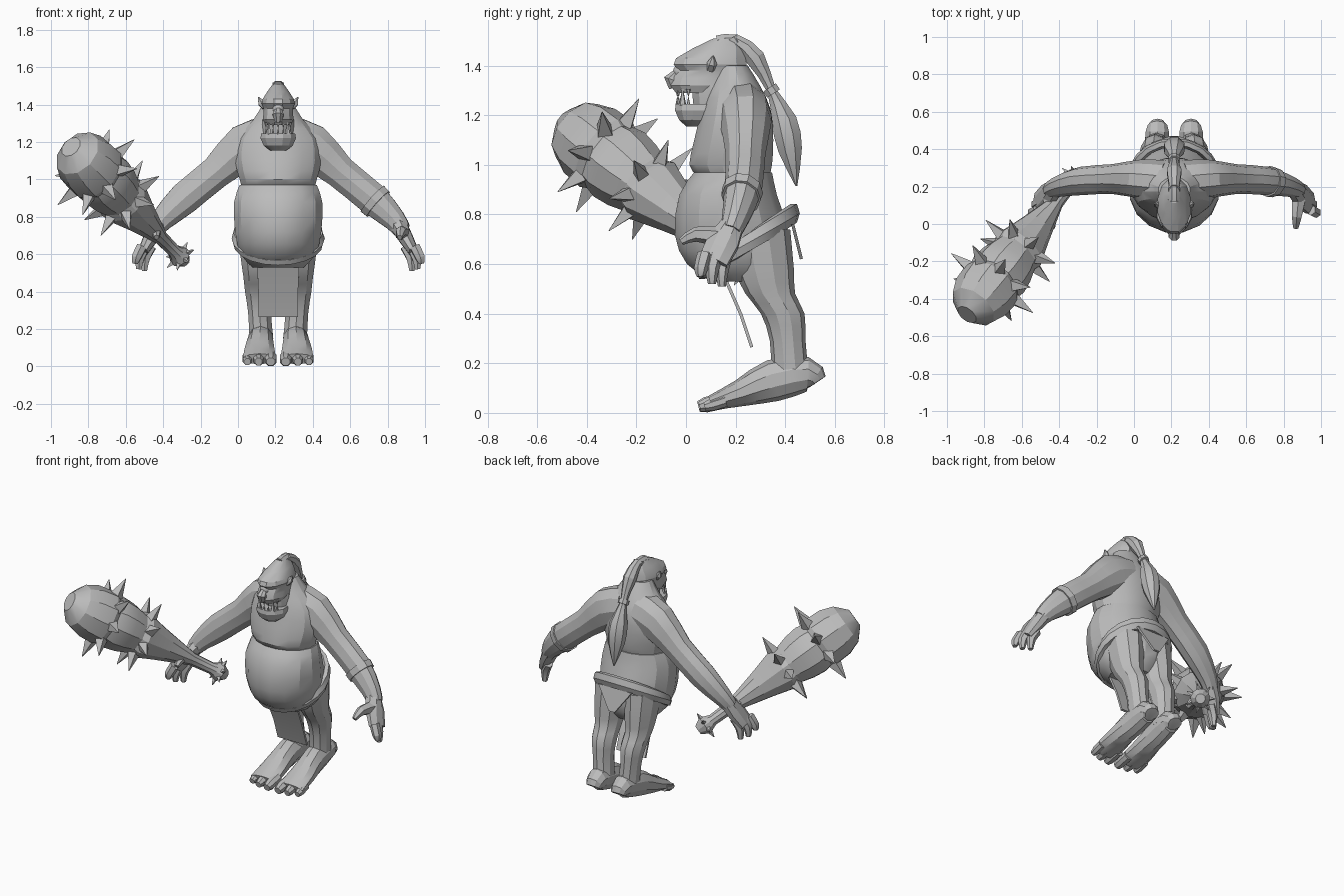
import bpy, bmesh, math
from mathutils import Vector

cube = bpy.data.objects.get("Cube")
if cube:
    bpy.data.objects.remove(cube)

CENTRE = 0.215  # x of the body's middle
SIDEWAYS, UP = Vector((1, 0, 0)), Vector((0, 0, 1))

grey = bpy.data.materials.new("clay grey")
grey.use_nodes = True
grey.diffuse_color = (0.5, 0.5, 0.5, 1)
grey.node_tree.nodes["Principled BSDF"].inputs["Base Color"].default_value = grey.diffuse_color


def rounded(path, steps):
    """Pass a smooth curve through the control points, radii included."""
    points = [Vector(point) for point in path]
    points = [points[0], *points, points[-1]]
    result = []
    for before, start, end, after in zip(points, points[1:], points[2:], points[3:]):
        for step in range(steps):
            t = step / steps
            arriving, leaving = (end - before) / 2, (after - start) / 2
            ease = t * t * (3 - 2 * t)
            result.append(start.lerp(end, ease) + arriving * t * (1 - t) ** 2
                          - leaving * t * t * (1 - t))
    return result + [points[-1]]


def skin(mesh, path, sides, reference, level, turn, loop):
    """Skin rings along points of x, y, z, half width and optional half depth."""
    rings = []
    last = len(path) - 1
    for index, point in enumerate(path):
        before = path[index - 1 if index or loop else index]
        after = path[0 if loop and index == last else min(index + 1, last)]
        tangent = (Vector(after[:3]) - Vector(before[:3])).normalized()
        if level:
            tangent = UP
        across = UP if abs(tangent.dot(reference)) > 0.95 else reference
        across = (across - tangent * tangent.dot(across)).normalized()
        beyond = tangent.cross(across)
        ring = []
        for corner in range(sides):
            angle = math.tau * (corner + turn) / sides
            offset = across * point[3] * math.cos(angle) + beyond * point[-1] * math.sin(angle)
            ring.append(mesh.verts.new(Vector(point[:3]) + offset))
        rings.append(ring)
    if loop:
        rings.append(rings[0])
    else:
        mesh.faces.new(rings[0])
        mesh.faces.new(rings[-1])
    for lower, upper in zip(rings, rings[1:]):
        for corner in range(sides):
            mesh.faces.new((lower[corner - 1], lower[corner], upper[corner], upper[corner - 1]))


def part(name, strands, sides=8, steps=1, reference=SIDEWAYS, level=False, turn=0.5,
         loop=False, crease=22):
    """Make one object out of one or more skinned strands."""
    builder = bmesh.new()
    for strand in strands:
        path = rounded(strand, steps) if steps > 1 else strand
        skin(builder, path, sides, reference, level, turn, loop)
    bmesh.ops.recalc_face_normals(builder, faces=builder.faces)
    mesh = bpy.data.meshes.new(name)
    builder.to_mesh(mesh)
    builder.free()
    mesh.materials.append(grey)
    thing = bpy.data.objects.new(name, mesh)
    bpy.context.collection.objects.link(thing)
    bpy.ops.object.select_all(action='DESELECT')
    thing.select_set(True)
    bpy.context.view_layer.objects.active = thing
    bpy.ops.object.shade_smooth_by_angle(angle=math.radians(crease))


def stack(*rows):
    """Level rings on the centre line from height, front, back and half width."""
    return [(CENTRE, (front + back) / 2, height, width, (back - front) / 2)
            for height, front, back, width in rows]


def central(*rows):
    """A path on the centre line from y, z and radii."""
    return [(CENTRE, *row) for row in rows]


# Torso: pot belly, chest ledge and humped shoulders
belly = stack((.53, .1, .36, .14), (.6, 0, .41, .205), (.72, -.05, .42, .235),
              (.88, -.03, .37, .24), (.97, .03, .35, .21))
chest = stack((.96, .04, .34, .2), (1, .01, .35, .21), (1.1, .03, .355, .235),
              (1.22, .06, .345, .22), (1.32, .09, .3, .135), (1.4, .12, .25, .085))
part("belly", [belly], sides=16, steps=2, level=True)
part("chest", [chest], sides=16, steps=2, level=True)

# Belt: rolled band tilted down at the front, broader at the back
turns = [math.tau * step / 20 for step in range(20)]
part("belt", [[(CENTRE + .225 * math.sin(a), .25 - .185 * math.cos(a), .685 - .12 * math.cos(a),
                .036 - .008 * math.cos(a), .024) for a in turns]], sides=6, reference=UP, loop=True)

# Loincloth: thin hanging plates
part("front_flap", [central((.15, .56, .16, .009), (.22, .4, .15, .009), (.265, .265, .15, .009))], sides=4)
part("back_flap", [central((.43, .76, .17, .009), (.465, .62, .03, .009))], sides=4)

for side, sign in (("left", 1), ("right", -1)):
    def beside(*rows):
        return [(CENTRE + sign * row[0], *row[1:]) for row in rows]

    # Leg: slim shin, full calf, knee and heavy thigh
    part(side + "_leg", [beside((.09, .42, .15, .067, .075), (.1, .41, .29, .064, .072),
                                (.105, .39, .4, .076, .088), (.11, .34, .48, .08, .1),
                                (.11, .315, .58, .095, .12), (.105, .29, .74, .115, .13))],
         sides=10, steps=2, level=True)

    # Foot: raised heel, sole sloping down to the toes
    part(side + "_foot", [beside((.09, .53, .125, .045, .04), (.09, .49, .155, .066, .07),
                                 (.095, .35, .13, .07, .085), (.1, .22, .08, .084, .055),
                                 (.1, .1, .04, .092, .03))], sides=10, steps=2)
    part(side + "_toes", [beside((x, .16, .05, r), (x, y + .03, .033, r), (x, y, .025, r * .7))
                          for x, y, r in ((.04, .05, .034), (.105, .055, .03), (.165, .075, .027))])

    # Arm, shoulder to wrist
    part(side + "_arm", [beside((.05, .23, 1.21, .13, .11), (.18, .24, 1.17, .13, .105),
                                (.33, .24, 1.04, .092, .08), (.5, .23, .9, .09, .076),
                                (.62, .2, .785, .064, .056), (.66, .18, .73, .05, .045))],
         sides=10, steps=2, reference=Vector((sign, 0, 1)))

    # Hand: flat palm, three fingers and a forward thumb
    part(side + "_palm", [beside((.64, .19, .76, .05, .048), (.68, .15, .69, .042, .07),
                                 (.725, .11, .61, .028, .064))], reference=Vector((sign, 0, .6)))
    fingers = [beside((x, y + .015, .64, .03), (x + .03, y, .58, .028), (x + .035, y, tip, .016))
               for x, y, tip in ((.73, .06, .55), (.71, .105, .52), (.68, .145, .51))]
    thumb = beside((.665, .13, .71, .042), (.655, .04, .72, .03), (.65, -.02, .69, .015))
    part(side + "_fingers", fingers + [thumb], sides=6, steps=2)

# Forearm cuff
part("forearm_cuff", [[(CENTRE + .505, .228, .895, .097, .084), (CENTRE + .535, .222, .868, .094, .08)]],
     sides=10, reference=Vector((1, 0, 1)))

# Head: sloping skull with heavy brow, cheeks and an open, underslung jaw
skull = stack((1.29, -.045, .2, .07), (1.32, -.068, .23, .085), (1.35, -.06, .24, .082),
              (1.38, -.035, .245, .082), (1.405, -.055, .25, .092), (1.43, -.045, .245, .086),
              (1.47, .025, .235, .06), (1.51, .11, .2, .03))
cheeks = stack((1.2, .04, .22, .085), (1.25, .025, .23, .092), (1.32, .02, .23, .086))
jaw = stack((1.155, 0, .08, .045), (1.18, -.03, .12, .08), (1.22, -.048, .16, .098), (1.245, -.045, .17, .094))
part("head", [skull, cheeks, jaw], sides=12, level=True)

# Face details
part("nose", [central((-.03, 1.375, .018), (-.06, 1.345, .032), (-.05, 1.31, .02))])
part("eye", [central((0, 1.378, .035), (-.04, 1.376, .028), (-.05, 1.376, .012))], crease=50)
part("ears", [[(CENTRE + sign * .07, .1, 1.39, .022), (CENTRE + sign * .092, .105, 1.41, .02),
               (CENTRE + sign * .105, .11, 1.44, .003)] for sign in (1, -1)], sides=6)

# Teeth and tusks around the mouth
teeth = []
for place in range(-3, 4):
    angle = place * .4
    x, y = CENTRE + .07 * math.sin(angle), .035 - .07 * math.cos(angle)
    size = 2 if abs(place) == 2 else 1
    teeth.append([(x, y, 1.24, .008 * size), (x, y, 1.24 + .035 * size, .001)])
    teeth.append([(x, y, 1.305, .01), (x, y, 1.275, .001)])
part("teeth", teeth, sides=5)

# Ponytail: bound arc, then a long tuft
part("ponytail", [central((.13, 1.49, .035), (.2, 1.5, .028), (.28, 1.43, .042), (.345, 1.3, .02),
                          (.395, 1.18, .055), (.42, 1.06, .052), (.445, .915, .004))], steps=2)
part("hair_ties", [central((y - .008, z + .012, .033), (y + .008, z - .012, .033))
                   for y, z in ((.19, 1.498), (.345, 1.3))])

# Club along a slanted axis: grip, two studded bands and a rounded head
pommel = Vector((-.3, .26, .575))
axis = (Vector((-.81, -.38, 1.09)) - pommel).normalized()
across = axis.cross(UP).normalized()
over = axis.cross(across)
profile = ((-.03, .03), (.02, .06), (.08, .036), (.22, .04), (.45, .1), (.57, .135), (.6, .145),
           (.64, .132), (.72, .155), (.8, .165), (.85, .155), (.88, .17), (.98, .165),
           (1.06, .135), (1.125, .06))
part("club", [[(*(pommel + axis * along), radius) for along, radius in profile]], sides=10, crease=28)

# Spikes ringed around the club and its pommel
spikes = []
for along, radius, reach, width, count in ((.61, .12, .12, .04, 8), (.87, .15, .12, .042, 8),
                                           (.025, .05, .04, .016, 7)):
    for step in range(count):
        angle = math.tau * step / count + along
        outward = across * math.cos(angle) + over * math.sin(angle)
        base = pommel + axis * along + outward * radius
        spikes.append([(*base, width), (*(base + outward * reach), .002)])
part("club_spikes", spikes, sides=4)
